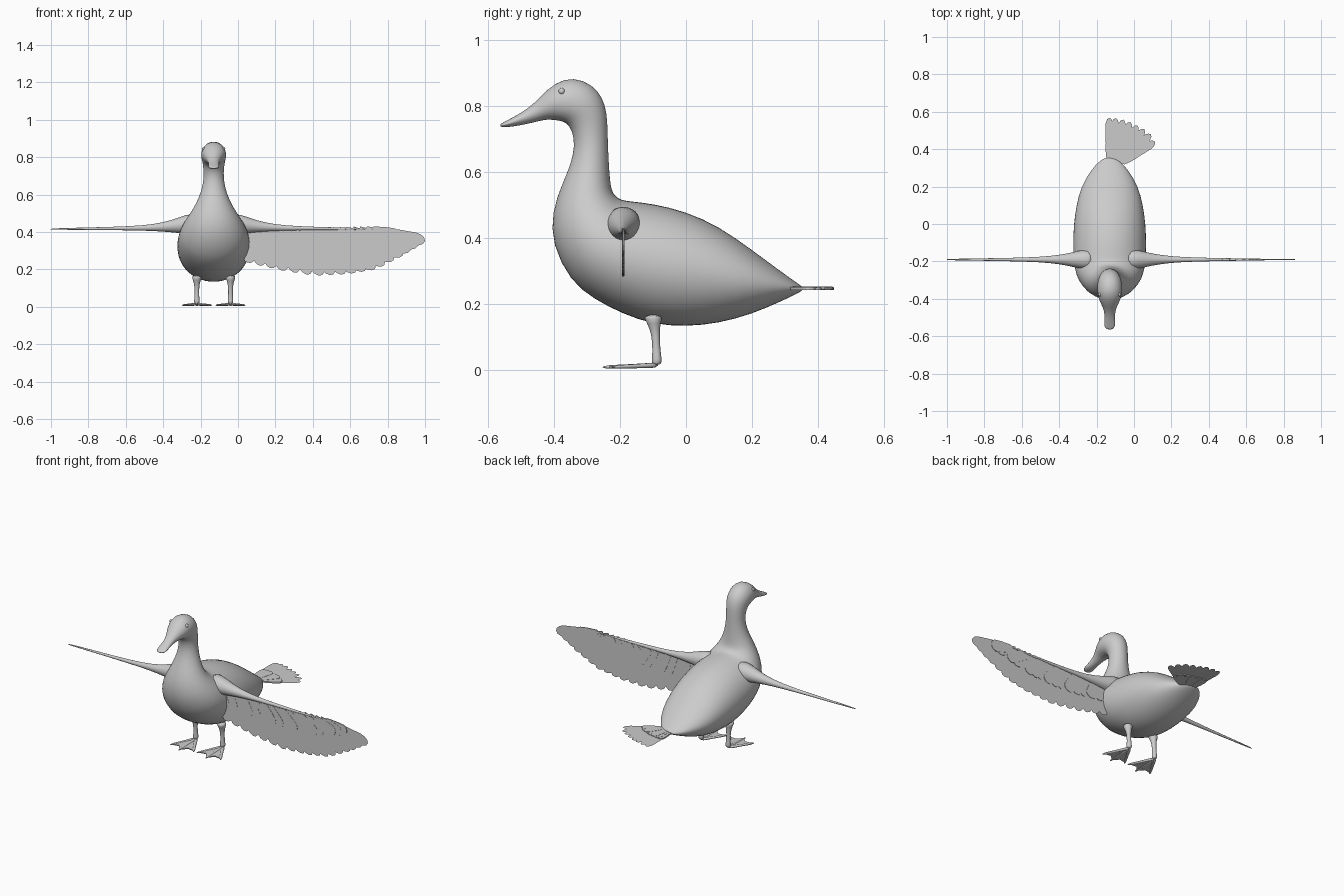
import bpy, bmesh, math
from mathutils import Vector

if "Cube" in bpy.data.objects:
    bpy.data.objects.remove(bpy.data.objects["Cube"])

MID = -0.13          # x of the bird's middle plane
WING_Y = -0.19
TAIL_Z = 0.247

grey = bpy.data.materials.new("plain grey")
grey.use_nodes = True
grey.diffuse_color = (0.6, 0.6, 0.6, 1)
grey.node_tree.nodes["Principled BSDF"].inputs["Base Color"].default_value = grey.diffuse_color


def finish(name, bm, smooth=True, subdivide=0, thickness=0):
    """Turn a bmesh into a named object with its material and modifiers."""
    mesh = bpy.data.meshes.new(name)
    bm.to_mesh(mesh)
    bm.free()
    mesh.materials.append(grey)
    obj = bpy.data.objects.new(name, mesh)
    bpy.context.collection.objects.link(obj)
    if smooth:
        mesh.shade_smooth()
    if subdivide:
        mod = obj.modifiers.new("Subdivision", "SUBSURF")
        mod.levels = mod.render_levels = subdivide
    if thickness:
        mod = obj.modifiers.new("Solidify", "SOLIDIFY")
        mod.thickness = thickness
        mod.offset = 0
    return obj


def loft(bm, rings, sides=12):
    """Skin elliptical rings, each given as centre and two half axes."""
    loops = []
    for centre, u, v in rings:
        angles = [2 * math.pi * i / sides for i in range(sides)]
        loops.append([bm.verts.new(centre + u * math.cos(a) + v * math.sin(a)) for a in angles])
    for a, b in zip(loops, loops[1:]):
        for i in range(sides):
            j = (i + 1) % sides
            bm.faces.new((a[i], a[j], b[j], b[i]))
    bm.faces.new(loops[0])
    bm.faces.new(loops[-1])
    bmesh.ops.recalc_face_normals(bm, faces=bm.faces)


def feather(bm, root, tip, width, place):
    """One flat feather with a rounded end; place maps 2D to 3D."""
    root, tip = Vector(root), Vector(tip)
    along = tip - root
    across = Vector((-along.y, along.x)).normalized() * width / 2
    half = [(0, 0.7), (0.5, 0.95), (0.8, 1), (0.9, 0.85), (0.97, 0.5)]
    outline = [root + along * t + across * w for t, w in half]
    outline.append(tip)
    outline += [root + along * t - across * w for t, w in reversed(half)]
    bm.faces.new([bm.verts.new(place(p)) for p in outline])


def along_path(points, t):
    """Point at fraction t of an evenly spaced list of points."""
    s = t * (len(points) - 1)
    i = min(int(s), len(points) - 2)
    return Vector(points[i]).lerp(Vector(points[i + 1]), s - i)


# Body, neck, head and bill: back (y, z), front (y, z), half width
profile = [
    (.358, .248, .352, .24, .02),
    (.34, .262, .335, .23, .055),
    (.29, .297, .29, .208, .1),
    (.2, .365, .2, .168, .155),
    (.1, .437, .1, .14, .18),
    (0, .482, 0, .129, .194),
    (-.1, .506, -.1, .136, .197),
    (-.17, .513, -.19, .167, .195),
    (-.2, .517, -.28, .213, .188),
    (-.215, .53, -.352, .268, .175),
    (-.222, .54, -.408, .38, .145),
    (-.228, .56, -.408, .48, .11),
    (-.232, .6, -.376, .565, .08),
    (-.235, .65, -.351, .62, .062),
    (-.237, .7, -.337, .68, .053),
    (-.238, .76, -.345, .725, .055),
    (-.245, .805, -.362, .75, .061),
    (-.265, .848, -.385, .756, .067),
    (-.31, .881, -.405, .758, .067),
    (-.37, .887, -.42, .759, .061),
    (-.424, .85, -.435, .757, .045),
    (-.46, .808, -.465, .75, .03),
    (-.5, .78, -.505, .741, .027),
    (-.535, .761, -.535, .737, .031),
    (-.556, .75, -.556, .736, .025),
    (-.564, .745, -.564, .738, .012),
]
rings = []
for by, bz, fy, fz, w in profile:
    back, front = Vector((MID, by, bz)), Vector((MID, fy, fz))
    rings.append(((back + front) / 2, Vector((w, 0, 0)), (back - front) / 2))
bm = bmesh.new()
loft(bm, rings, 24)
finish("body_neck_and_head", bm, subdivide=1)

# Paired parts
arm = [(.08, .06), (.15, .054), (.22, .034), (.32, .018), (.45, .011),
       (.65, .007), (.86, .004), (.872, .001)]
leg = [(-.1, .17, .035), (-.098, .14, .02), (-.092, .11, .013), (-.09, .06, .012),
       (-.088, .03, .016), (-.09, .014, .015)]
toe = [(0, .013), (.35, .009), (.7, .008), (.88, .008), (1, .002)]
for side, label in ((1, "left"), (-1, "right")):
    # Eye
    bm = bmesh.new()
    bmesh.ops.create_uvsphere(bm, u_segments=12, v_segments=8, radius=.01)
    bmesh.ops.translate(bm, verts=bm.verts, vec=(MID + side * .052, -.377, .845))
    finish(label + "_eye", bm)

    # Wing arm
    bm = bmesh.new()
    loft(bm, [(Vector((MID + side * x, WING_Y, .414 + r / 2)), Vector((0, r, 0)),
               Vector((0, 0, r))) for x, r in arm])
    finish(label + "_wing_arm", bm, subdivide=1)

    # Leg
    x = MID + side * .09
    bm = bmesh.new()
    loft(bm, [(Vector((x, y, z)), Vector((r, 0, 0)), Vector((0, r, 0))) for y, z, r in leg])
    finish(label + "_leg", bm, subdivide=1)

    # Toes
    heel = Vector((x, -.085, .014))
    tips = [Vector((x + dx, y, .008)) for dx, y in ((-.08, -.225), (0, -.255), (.08, -.225))]
    bm = bmesh.new()
    for tip in tips:
        across = (tip - heel).cross(Vector((0, 0, 1))).normalized()
        loft(bm, [(heel.lerp(tip, t), across * r, Vector((0, 0, r * .8))) for t, r in toe], 8)
    finish(label + "_toes", bm, subdivide=1)

    # Web between the toes
    bm = bmesh.new()
    for a, b in zip(tips, tips[1:]):
        notch = heel.lerp((a + b) / 2, .78)
        corners = (heel, heel.lerp(a, .9), notch, heel.lerp(b, .9))
        bm.faces.new([bm.verts.new(p) for p in corners])
    finish(label + "_web", bm, smooth=False, thickness=.006)

# Wing feathers: long flight feathers and a shorter covering row
wing_tips = [(.07, .235), (.24, .195), (.43, .168), (.6, .178), (.75, .205), (.89, .28), (1, .352)]
COUNT = 18
for name, reach, thickness in (("flight_feathers", 1, 0), ("covert_feathers", .5, .005)):
    bm = bmesh.new()
    for i in range(COUNT):
        t = i / (COUNT - 1)
        root = Vector((.02 + .7 * t ** .9, .412 - .006 * t))
        tip = root.lerp(along_path(wing_tips, t), reach)
        y = WING_Y + (i % 3 - 1) * .0012
        feather(bm, root, tip, .07, lambda p: (p.x, y, p.y))
    finish(name, bm, smooth=False, thickness=thickness)

# Tail feathers: one-sided fan with a shorter covering row
tail_tips = [(-.132, .568), (-.098, .566), (-.058, .558), (-.02, .545), (.018, .527),
             (.055, .507), (.09, .48), (.112, .44)]
for name, reach, thickness in (("tail_feathers", 1, 0), ("tail_coverts", .5, .008)):
    bm = bmesh.new()
    for i, end in enumerate(tail_tips):
        root = Vector((-.13 + .01 * i, .33))
        tip = root.lerp(Vector(end), reach)
        z = TAIL_Z + (i % 3 - 1) * .0012
        feather(bm, root, tip, .044, lambda p: (p.x, p.y, z))
    finish(name, bm, smooth=False, thickness=thickness)
